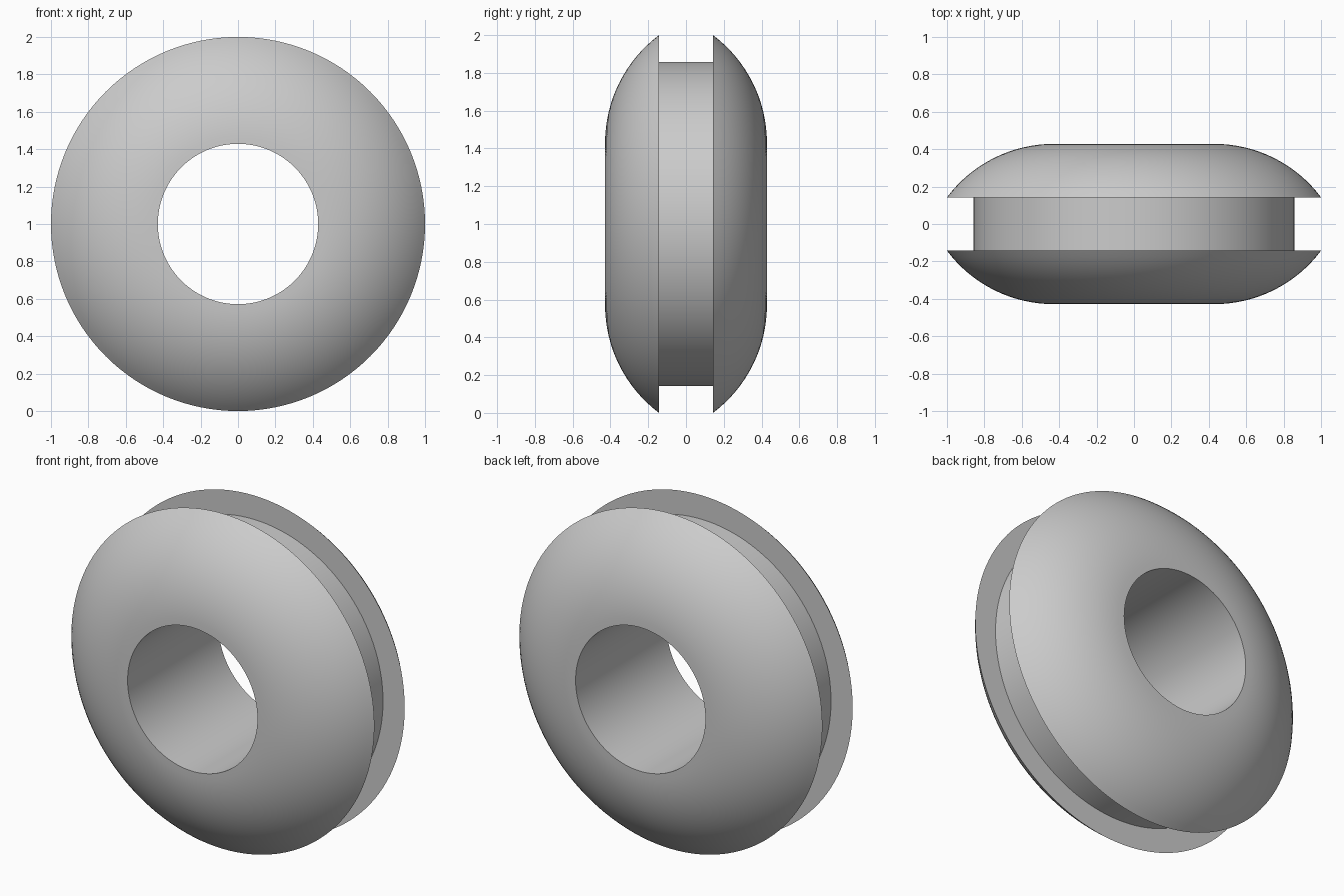
import bpy, bmesh, math
from mathutils import Vector

if "Cube" in bpy.data.objects:
    bpy.data.objects.remove(bpy.data.objects["Cube"])

U = 1 / 7                      # design unit: outer radius is 7 units
BORE, GROOVE, RIM = 3 * U, 6 * U, 7 * U
HALF, SLOT = 3 * U, 1 * U      # half thickness, half groove width
DOME_R = 5 * U                 # radius of the rounded flange faces
SEGMENTS, ARC_STEPS = 128, 16

# Domed flange section, from the bore edge out to the sharp rim
sweep = math.asin((RIM - BORE) / DOME_R)
dome = []
for i in range(ARC_STEPS + 1):
    a = sweep * i / ARC_STEPS
    dome.append((BORE + DOME_R * math.sin(a), HALF - DOME_R + DOME_R * math.cos(a)))

# Half section plus its mirror gives the closed section (radius, depth)
half = dome + [(GROOVE, SLOT)]
section = half + [(r, -y) for r, y in reversed(half)]

# Revolve the section about the y axis
bm = bmesh.new()
verts = [bm.verts.new((r, y, 1)) for r, y in section]
edges = [bm.edges.new((verts[i], verts[(i + 1) % len(verts)])) for i in range(len(verts))]
bmesh.ops.spin(bm, geom=verts + edges, cent=Vector((0, 0, 1)), axis=Vector((0, 1, 0)),
               angle=math.tau, steps=SEGMENTS, use_merge=True)
bmesh.ops.remove_doubles(bm, verts=bm.verts[:], dist=1e-5)
bmesh.ops.recalc_face_normals(bm, faces=bm.faces[:])
mesh = bpy.data.meshes.new("grommet")
bm.to_mesh(mesh)
bm.free()

# Grey rubber
grey = bpy.data.materials.new("grey rubber")
grey.diffuse_color = (0.6, 0.6, 0.6, 1)
grey.use_nodes = True
grey.node_tree.nodes["Principled BSDF"].inputs["Base Color"].default_value = grey.diffuse_color
mesh.materials.append(grey)

grommet = bpy.data.objects.new("grommet", mesh)
bpy.context.collection.objects.link(grommet)
bpy.context.view_layer.objects.active = grommet
grommet.select_set(True)
bpy.ops.object.shade_smooth_by_angle(angle=math.radians(30))
